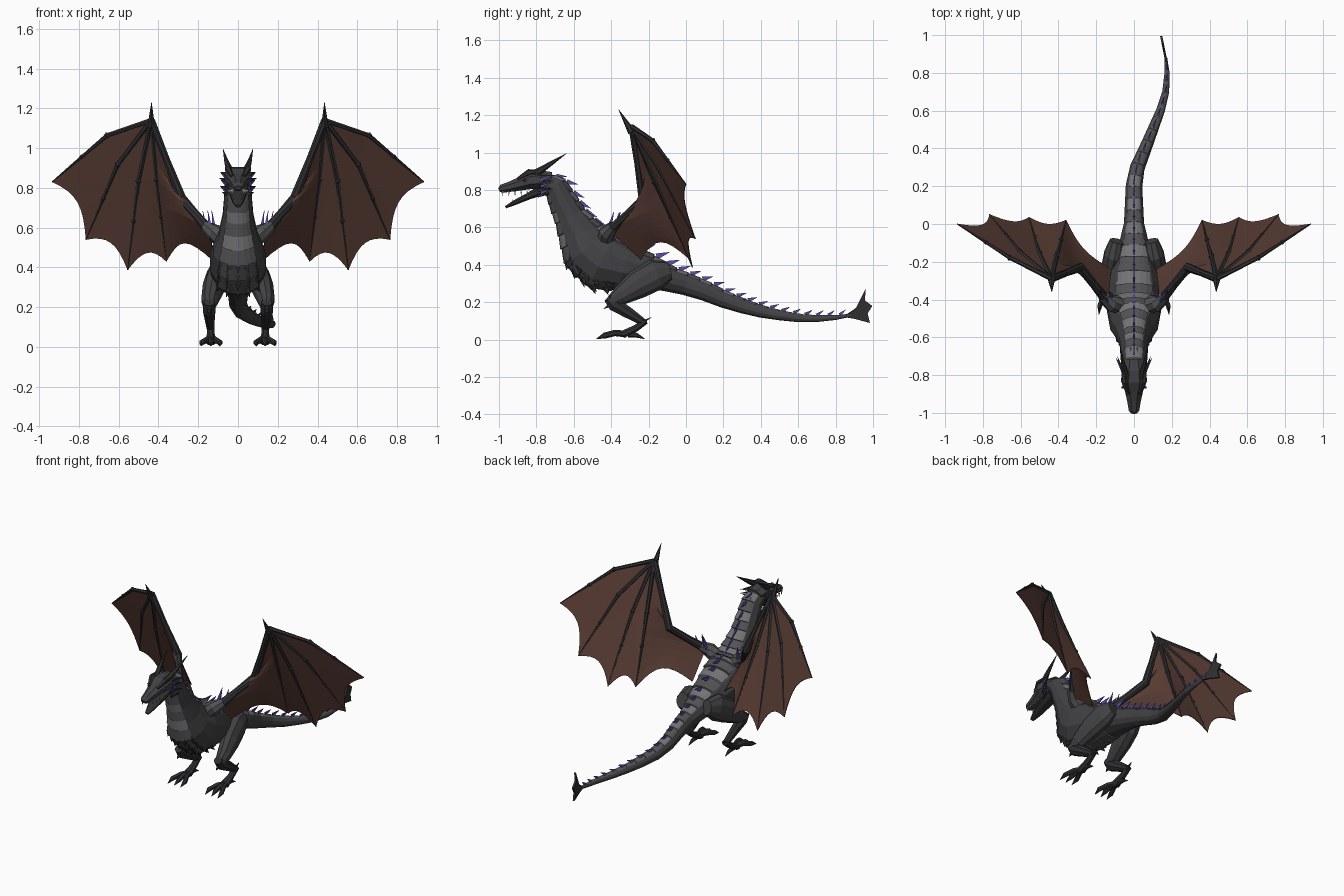
import bpy, bmesh, math
from mathutils import Vector as V

if "Cube" in bpy.data.objects:
    bpy.data.objects.remove(bpy.data.objects["Cube"])


def mat(name, r, g, b):
    m = bpy.data.materials.new(name)
    m.diffuse_color = (r, g, b, 1)
    m.use_nodes = True
    m.node_tree.nodes["Principled BSDF"].inputs["Base Color"].default_value = m.diffuse_color
    return m


HIDE = mat("charcoal hide", .054, .054, .058)
DARK = mat("dark hide", .03, .03, .033)
SCUTE = mat("grey scute", .085, .085, .09)
LIGHT = mat("light scute", .17, .17, .18)
PURPLE = mat("purple spine", .11, .075, .40)
BROWN = mat("brown membrane", .098, .045, .034)
IVORY = mat("ivory tooth", .45, .43, .36)


def make(name, bm, material, mirror=False, thick=0):
    bmesh.ops.recalc_face_normals(bm, faces=bm.faces)
    me = bpy.data.meshes.new(name)
    bm.to_mesh(me)
    bm.free()
    me.materials.append(material)
    ob = bpy.data.objects.new(name, me)
    bpy.context.collection.objects.link(ob)
    if thick:
        s = ob.modifiers.new("thickness", 'SOLIDIFY')
        s.thickness, s.offset = thick, 0
    if mirror:
        ob.modifiers.new("mirror", 'MIRROR').use_mirror_merge = False
    return ob


def frames(st):
    """Stations (x, y, z, half height, half width) -> centre, tangent, side, up, h, w"""
    out = []
    for i, p in enumerate(st):
        t = (V(st[min(i + 1, len(st) - 1)][:3]) - V(st[max(i - 1, 0)][:3])).normalized()
        s = V((1, 0, 0))
        if abs(t.x) > .95:
            s = V((0, 1, 0))
        s = (s - t * s.dot(t)).normalized()
        out.append((V(p[:3]), t, s, s.cross(t), p[3], p[4]))
    return out


def loft(bm, st, n=8):
    rings = []
    for c, t, s, u, h, w in frames(st):
        rings.append([bm.verts.new(c + s * (w * math.cos(a)) + u * (h * math.sin(a)))
                      for a in (2 * math.pi * (k + .5) / n for k in range(n))])
    for a, b in zip(rings, rings[1:]):
        for k in range(n):
            bm.faces.new((a[k], a[(k + 1) % n], b[(k + 1) % n], b[k]))
    bm.faces.new(rings[0])
    bm.faces.new(rings[-1])


def spike(bm, base, tip, h, w=None, n=4):
    loft(bm, [(*base, h, w or h), (*tip, .001, .001)], n)


# Body: neck, trunk and curved tail in one loft
BODY = [(0, -.77, .855, .045, .055), (0, -.70, .82, .065, .068), (0, -.66, .74, .075, .073),
        (0, -.62, .66, .085, .08), (0, -.57, .57, .115, .1), (0, -.53, .49, .145, .13),
        (0, -.45, .425, .165, .147), (0, -.33, .39, .128, .14), (0, -.2, .36, .095, .11),
        (0, -.1, .325, .07, .08), (0, 0, .295, .06, .055), (0, .1, .26, .054, .05),
        (0, .2, .215, .046, .045), (.018, .3, .18, .04, .04), (.06, .4, .15, .033, .034),
        (.1, .5, .13, .027, .029), (.14, .6, .115, .022, .024), (.168, .7, .112, .018, .019),
        (.175, .8, .118, .013, .014), (.168, .88, .13, .008, .008)]
bm = bmesh.new()
loft(bm, BODY, 12)
make("body", bm, HIDE)
FR = frames(BODY)


def at(f):
    i = min(int(f), len(FR) - 2)
    k = f - i
    return [a + (b - a) * k for a, b in zip(FR[i], FR[i + 1])]


def plate(bm, f, length, mid, spread, lift):
    """Curved scale whose rear edge stands off the body"""
    rows = []
    for g, r in ((f, 1.01), (f + length, 1 + lift), (f + length + .04, .98)):
        c, t, s, u, h, w = at(min(g, len(FR) - 1.001))
        rows.append([bm.verts.new(c + s * (w * r * math.cos(a)) + u * (h * r * math.sin(a)))
                     for a in (mid + spread * (j / 3 - 1) for j in range(7))])
    for a, b in zip(rows, rows[1:]):
        for j in range(6):
            bm.faces.new((a[j], a[j + 1], b[j + 1], b[j]))


# Scutes on the back and throat, with a row of spines
grey, light, crest = bmesh.new(), bmesh.new(), bmesh.new()
for k in range(29):
    f = .5 + k * .63
    c, t, s, u, h, w = at(f)
    pale = k % 2 == 0 and f < 13
    plate(light if pale else grey, f, .6, math.pi / 2, .7, .09)
    if f < 8:
        plate(light if k in (3, 5) else grey, f, .6, -math.pi / 2, .8, .07)
    size = .026 + .28 * min(h, .1)
    base = c + u * (h * 1.0) + t * .012
    spike(crest, base, base + t * size * 1.15 + u * size * .8, size * .45, .007)
make("grey_scutes", grey, SCUTE)
make("light_scutes", light, LIGHT)
make("dorsal_spines", crest, PURPLE)

# Rough chest scales
bm = bmesh.new()
for f in (4.9, 5.3, 5.7, 6.1, 6.5):
    c, t, s, u, h, w = at(f)
    for a in (-1.57, -1.2, -.85, -1.94, -2.29):
        p = c + s * (w * math.cos(a)) + u * (h * math.sin(a))
        d = (p - c).normalized()
        spike(bm, p - d * .01, p + d * .02 + t * .035, .02, .02)
make("chest_scales", bm, DARK)

# Tail fin
bm = bmesh.new()
fin = [(.84, .122), (.91, .17), (.96, .27), (.955, .21), (.995, .18), (.97, .14), (.982, .09), (.9, .112)]
bm.faces.new([bm.verts.new((.175 - max(0, y - .84) * .2, y, z)) for y, z in fin])
make("tail_fin", bm, DARK, thick=.012)

# Head and open jaws
bm = bmesh.new()
loft(bm, [(0, -.72, .85, .05, .055), (0, -.78, .855, .055, .07), (0, -.83, .853, .052, .074),
          (0, -.88, .835, .04, .052), (0, -.94, .818, .03, .038), (0, -.985, .807, .024, .03),
          (0, -1, .80, .012, .018)], 8)
make("head", bm, HIDE)
bm = bmesh.new()
loft(bm, [(0, -.75, .81, .035, .055), (0, -.84, .768, .02, .044), (0, -.92, .731, .014, .03),
          (0, -.965, .708, .007, .014)], 8)
make("lower_jaw", bm, DARK)
bm = bmesh.new()
for i in range(5):
    y = -.98 + i * .033
    spike(bm, (.022 + i * .006, y, .796 - i * .001), (.022 + i * .006, y, .768), .006)
    if i:
        z = .70 + i * .0148
        spike(bm, (.012 + i * .006, y + .02, z + .008), (.012 + i * .006, y + .02, z + .034), .005)
make("teeth", bm, IVORY, True)

# Horns, brow ridges and cheek frill
bm = bmesh.new()
loft(bm, [(.04, -.81, .885, .022, .018), (.058, -.74, .93, .014, .012), (.075, -.64, .995, .001, .001)], 6)
loft(bm, [(.03, -.90, .86, .008, .01), (.05, -.84, .895, .018, .018), (.055, -.77, .905, .004, .004)], 5)
for z, y, x in ((.88, -.70, .088), (.85, -.71, .095), (.81, -.72, .09), (.78, -.73, .08)):
    spike(bm, (.055, -.79, z - .01), (x, y, z), .013, .012)
make("horns_and_brows", bm, DARK, True)
bm = bmesh.new()
for z in (.865, .83, .795):
    spike(bm, (.06, -.775, z - .01), (.088, -.715, z + .012), .012, .008)
make("cheek_frill", bm, PURPLE, True)
bm = bmesh.new()
spike(bm, (.055, -.862, .853), (.069, -.868, .857), .011)
make("eyes", bm, PURPLE, True)

# Hind legs
bm = bmesh.new()
loft(bm, [(.09, -.09, .37, .05, .04), (.105, -.16, .35, .085, .055), (.125, -.26, .295, .078, .055),
          (.142, -.35, .235, .052, .044), (.145, -.405, .2, .03, .03)], 10)
make("thighs", bm, HIDE, True)
bm = bmesh.new()
loft(bm, [(.145, -.42, .225, .025, .028), (.145, -.385, .19, .04, .034), (.142, -.31, .145, .033, .027),
          (.138, -.235, .098, .022, .021), (.137, -.215, .085, .015, .016)], 8)
loft(bm, [(.138, -.215, .1, .018, .02), (.137, -.27, .06, .02, .021), (.136, -.34, .027, .022, .03)], 8)
spike(bm, (.138, -.24, .09), (.138, -.185, .12), .014)
spike(bm, (.145, -.40, .19), (.145, -.44, .165), .02)
make("shins", bm, DARK, True)
bm = bmesh.new()
for x in (.09, .136, .182):
    loft(bm, [(.136, -.32, .03, .018, .016), ((.136 + x) / 2, -.38, .036, .017, .015),
              (x, -.435, .022, .016, .014), (x * 1.02, -.48, .004, .001, .001)], 6)
loft(bm, [(.136, -.31, .028, .016, .014), (.136, -.265, .024, .013, .012), (.136, -.22, .004, .001, .001)], 6)
make("toes", bm, DARK, True)

# Wing skeleton
SHOULDER, ELBOW, WRIST = V((.14, -.41, .58)), V((.285, -.23, .75)), V((.437, -.29, 1.14))
ATTACH = V((.12, -.24, .43))
TIPS = [V((.935, 0, .83)), V((.765, .05, .54)), V((.555, .035, .387)), V((.36, .02, .43))]
KINK = [V((.012, -.01, .055)), V((.03, 0, .03)), V((.015, 0, .01)), V((.005, -.01, 0))]
FINGERS = [[WRIST, WRIST.lerp(t, .42) + k, t] for t, k in zip(TIPS, KINK)]
bm = bmesh.new()
loft(bm, [(.06, -.43, .53, .05, .05), (.12, -.42, .575, .045, .045), (.165, -.385, .605, .03, .03)], 8)
make("shoulders", bm, SCUTE, True)
bm = bmesh.new()
loft(bm, [(*SHOULDER, .028, .028), (*SHOULDER.lerp(ELBOW, .5), .022, .022), (*ELBOW, .025, .025),
          (*ELBOW.lerp(WRIST, .5), .018, .018), (*WRIST, .02, .02)], 8)
spike(bm, WRIST - V((0, 0, .03)), (.435, -.36, 1.23), .021, n=6)
for f in FINGERS:
    loft(bm, [(*f[0], .013, .013), (*f[1], .011, .011), (*f[2], .003, .003)], 6)
    d = (f[1] - f[0]).normalized() * .016
    loft(bm, [(*(f[1] - d), .007, .007), (*f[1], .016, .016), (*(f[1] + d), .007, .007)], 6)
    q = f[1].lerp(f[2], .45)
    loft(bm, [(*(q - d), .005, .005), (*q, .012, .012), (*(q + d), .005, .005)], 6)
make("wing_bones", bm, DARK, True)
bm = bmesh.new()
for dx, dy in ((0, 0), (.025, .035), (-.02, .03)):
    b = V((.14 + dx, -.41 + dy, .60))
    spike(bm, b, b + V((.012, .025, .085)), .016, .012)
make("shoulder_spines", bm, PURPLE, True)


# Wing membrane: scalloped panels between neighbouring bones
def along(line, t):
    f = t * (len(line) - 1)
    i = min(int(f), len(line) - 2)
    return line[i].lerp(line[i + 1], f - i)


bm = bmesh.new()
LINES = FINGERS + [[WRIST, ELBOW, SHOULDER, ATTACH]]
for n, (a, b) in enumerate(zip(LINES, LINES[1:])):
    pull = (.10, .09, .09, .13)[n]
    rows = []
    for i in range(13):
        t = i / 12
        row = []
        for j in range(9):
            s = j / 8
            p = along(a, t).lerp(along(b, t), s)
            row.append(bm.verts.new(p.lerp(WRIST, pull * 4 * s * (1 - s) * t ** 3)))
        rows.append(row)
    for r, q in zip(rows, rows[1:]):
        for j in range(8):
            bm.faces.new((r[j], r[j + 1], q[j + 1], q[j]))
bmesh.ops.remove_doubles(bm, verts=bm.verts, dist=.0005)
make("wing_membrane", bm, BROWN, True, thick=.004)
